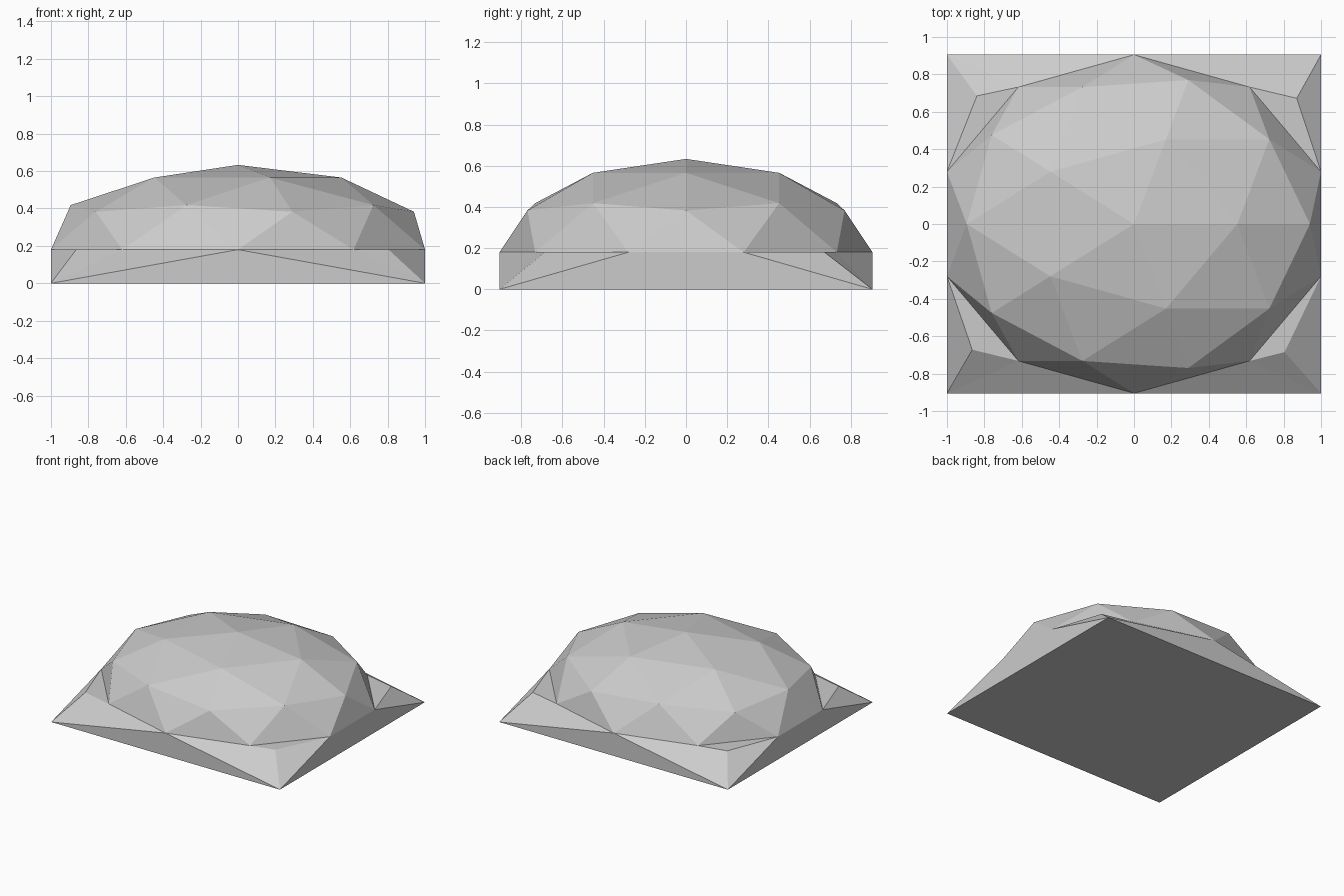
import bpy, bmesh, math

if "Cube" in bpy.data.objects:
    bpy.data.objects.remove(bpy.data.objects["Cube"])

RX, RY, RZ = 1 / math.cos(math.radians(18)), 0.905, 0.453   # dome radii
LIFT = 0.18                                                 # height of dome rim


def make_object(name, bm):
    bmesh.ops.recalc_face_normals(bm, faces=bm.faces[:])
    mesh = bpy.data.meshes.new(name)
    bm.to_mesh(mesh)
    bm.free()
    obj = bpy.data.objects.new(name, mesh)
    bpy.context.collection.objects.link(obj)


def rim(deg):
    a = math.radians(deg)
    return (RX * math.cos(a), RY * math.sin(a), LIFT)


# Faceted dome: upper half of a squashed icosphere
bm = bmesh.new()
bmesh.ops.create_icosphere(bm, subdivisions=2, radius=1)
bmesh.ops.delete(bm, geom=[v for v in bm.verts if v.co.z < -0.01], context='VERTS')
for v in bm.verts:
    v.co = (v.co.x * RX, v.co.y * RY, v.co.z * RZ + LIFT)
make_object("dome", bm)

# Rectangular base with sloped corners running up to the dome rim
bm = bmesh.new()


def face(*pts):
    bm.faces.new([bm.verts.new(p) for p in pts])


face((-1, -RY, 0), (1, -RY, 0), (1, RY, 0), (-1, RY, 0))
for s in (-1, 1):
    mid = (0, s * RY, LIFT)
    face((-1, s * RY, 0), (1, s * RY, 0), mid)              # front / back wall
    low, high = rim(-18), rim(18)
    face((s, -RY, 0), (s, RY, 0), (s, high[1], LIFT), (s, low[1], LIFT))  # side wall

# Corners: each has a slightly different ledge point
ledges = {(1, -1): (0.805, 0.685), (-1, -1): (0.865, 0.672),
          (1, 1): (0.87, 0.672), (-1, 1): (0.84, 0.685)}
for (sx, sy), (px, py) in ledges.items():
    flip = lambda p: (sx * p[0], sy * p[1], p[2])
    corner, ledge = flip((1, RY, 0)), flip((px, py, LIFT))
    a, d, b = flip(rim(90)), flip(rim(54)), flip(rim(18))
    face(corner, a, d)
    face(corner, d, ledge)
    face(corner, ledge, b)
    face(d, ledge, b)
bmesh.ops.remove_doubles(bm, verts=bm.verts[:], dist=0.0005)
make_object("base", bm)
